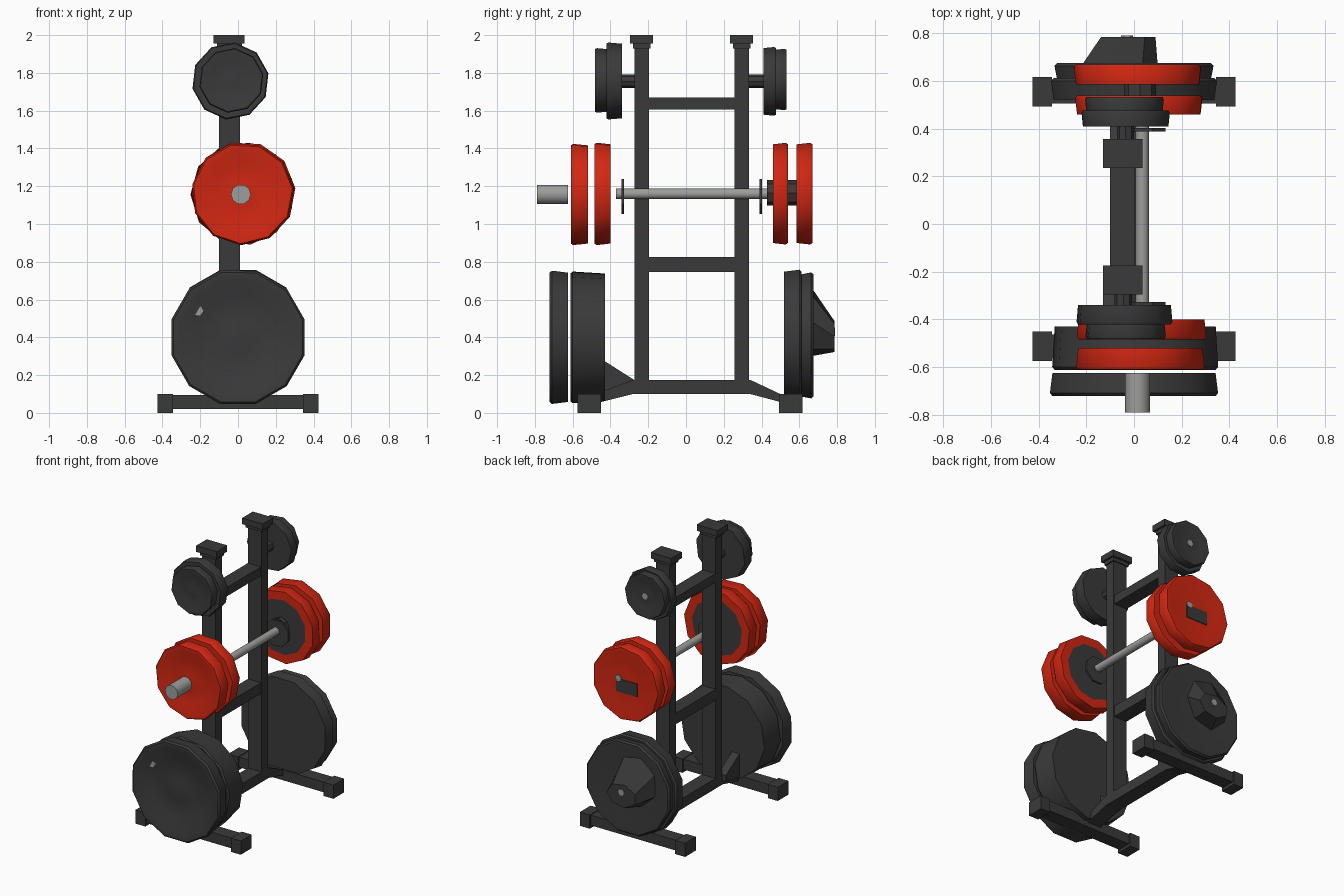
import bpy, bmesh, math

if "Cube" in bpy.data.objects:
    bpy.data.objects.remove(bpy.data.objects["Cube"])


def material(name, rgb):
    m = bpy.data.materials.new(name)
    m.diffuse_color = (*rgb, 1)
    m.use_nodes = True
    m.node_tree.nodes["Principled BSDF"].inputs["Base Color"].default_value = m.diffuse_color
    return m


DARK = material("charcoal", (0.042, 0.042, 0.042))
RED = material("red", (0.64, 0.02, 0.006))
STEEL = material("steel_grey", (0.34, 0.34, 0.33))


def finish(name, bm, mats, smooth=False):
    bmesh.ops.recalc_face_normals(bm, faces=bm.faces)
    me = bpy.data.meshes.new(name)
    bm.to_mesh(me)
    bm.free()
    for m in mats:
        me.materials.append(m)
    ob = bpy.data.objects.new(name, me)
    bpy.context.collection.objects.link(ob)
    if smooth:
        bpy.ops.object.select_all(action='DESELECT')
        ob.select_set(True)
        bpy.context.view_layer.objects.active = ob
        bpy.ops.object.shade_smooth_by_angle(angle=math.radians(42))
    return ob


def box(name, x, y, z, mat=DARK):
    """Box from (min, max) pairs."""
    bm = bmesh.new()
    bmesh.ops.create_cube(bm, size=1)
    for v in bm.verts:
        v.co = [(a + b) / 2 + c * (b - a) for (a, b), c in zip((x, y, z), v.co)]
    return finish(name, bm, [mat])


def prism(name, yz, x0, x1):
    """Side profile extruded across x."""
    bm = bmesh.new()
    f = bm.faces.new([bm.verts.new((x0, y, z)) for y, z in yz])
    r = bmesh.ops.extrude_face_region(bm, geom=[f])
    for v in r["geom"]:
        if isinstance(v, bmesh.types.BMVert):
            v.co.x = x1
    return finish(name, bm, [DARK])


def lathe(name, cx, cz, profile, sides, mats, bands=None, turn=0.0):
    """Turn (y, r) points round an axis along y; bands = material per step."""
    bm = bmesh.new()
    rings = []
    for y, r in profile:
        if r == 0:
            rings.append([bm.verts.new((cx, y, cz))] * sides)
        else:
            rings.append([bm.verts.new((cx + r * math.cos(turn + 2 * math.pi * i / sides), y,
                                        cz + r * math.sin(turn + 2 * math.pi * i / sides)))
                          for i in range(sides)])
    for k in range(len(rings) - 1):
        a, b = rings[k], rings[k + 1]
        for i in range(sides):
            j = (i + 1) % sides
            vs = list(dict.fromkeys([a[i], a[j], b[j], b[i]]))
            if len(vs) > 2:
                bm.faces.new(vs).material_index = bands[k] if bands else 0
    return finish(name, bm, mats, True)


def disc(name, cx, cz, y0, y1, r, sides, mat=DARK, turn=0.0):
    return lathe(name, cx, cz, [(y0, 0), (y0, r), (y1, r), (y1, 0)], sides, [mat], None, turn)


def plate(name, cx, cz, inner, outer, r, sides, dish, mat=DARK, dark_inside=False, turn=0.0):
    """Weight plate with a shallow dish and hub on its outer face."""
    s = 1 if outer > inner else -1
    prof = [(inner, 0), (inner, r * .74), (inner, r * .97), (outer - s * .012, r), (outer, r * .97),
            (outer, r * .87), (outer - s * dish, r * .6), (outer - s * dish * .6, r * .22),
            (outer - s * dish * .6, 0)]
    bands = [1 if dark_inside else 0] + [0] * 7
    return lathe(name, cx, cz, prof, sides, [mat, DARK], bands, turn)


# Uprights with flared caps
for tag, y in (("front", -0.235), ("back", 0.295)):
    box(tag + "_upright", (-0.1, 0.01), (y - .038, y + .038), (0.1, 1.95))
    box(tag + "_upright_cap", (-0.13, 0.035), (y - .061, y + .061), (1.955, 2.0))
    box(tag + "_cap_neck", (-0.112, 0.02), (y - .046, y + .046), (1.93, 1.957))

# Cross bars and base beam with sloping ends
box("upper_crossbar", (-0.1, 0.005), (-0.2, 0.26), (1.605, 1.67))
box("lower_crossbar", (-0.1, 0.005), (-0.2, 0.26), (0.745, 0.825))
prism("base_beam", [(-.48, .05), (-.28, .1), (.34, .1), (.51, .055), (.51, .095),
                    (.34, .175), (-.28, .175), (-.48, .1)], -0.1, 0.01)
prism("base_gusset", [(-.275, .175), (-.275, .13), (-.44, .1), (-.44, .28)], -0.13, -0.07)

# Feet with end caps
for tag, y in (("front", -0.513), ("back", 0.555)):
    box(tag + "_foot", (-0.36, 0.36), (y - .05, y + .05), (0.02, 0.095))
    for side, x in (("left", -0.385), ("right", 0.385)):
        box(f"{tag}_{side}_foot_cap", (x - .04, x + .04), (y - .062, y + .062), (0.0, 0.1))

# Small top plates on short pegs
disc("front_small_peg", -0.045, 1.755, -0.35, -0.25, 0.036, 8)
disc("back_small_peg", -0.035, 1.755, 0.3, 0.42, 0.036, 8)
plate("front_small_plate_inner", -0.04, 1.757, -0.34, -0.422, 0.205, 10, .01, turn=.2)
plate("front_small_plate_outer", -0.035, 1.76, -0.42, -0.483, 0.172, 10, .015, turn=.2)
plate("back_small_plate_inner", -0.035, 1.755, 0.41, 0.477, 0.186, 10, .01, turn=.1)
plate("back_small_plate_outer", -0.04, 1.765, 0.475, 0.533, 0.166, 10, .015, turn=.1)
disc("back_small_hub", -0.04, 1.765, 0.515, 0.53, 0.025, 6, STEEL)

# Barbell with grey shaft, sleeve and holding discs
disc("bar_shaft", 0.035, 1.16, -0.37, 0.435, 0.028, 12, STEEL)
disc("bar_sleeve", 0.015, 1.157, -0.79, -0.625, 0.053, 10, STEEL)
disc("front_bar_stop", 0.04, 1.145, -0.341, -0.327, 0.1, 8, turn=math.pi / 8)
disc("back_bar_stop", 0.04, 1.145, 0.388, 0.402, 0.1, 8, turn=math.pi / 8)
disc("back_bar_collar", 0.025, 1.165, 0.43, 0.6, 0.068, 8)

# Red plates, dark on the face towards the rack
plate("front_red_plate_inner", 0.03, 1.163, -0.4, -0.485, 0.275, 11, .01, RED, True, .1)
plate("front_red_plate_outer", 0.025, 1.16, -0.52, -0.61, 0.272, 11, .025, RED, False, .1)
plate("back_red_plate_inner", 0.025, 1.16, 0.46, 0.54, 0.272, 11, .01, RED, True, .3)
plate("back_red_plate_outer", 0.02, 1.16, 0.585, 0.67, 0.272, 11, .012, RED, False, .3)
box("back_red_hub_patch", (-0.07, 0.1), (0.655, 0.667), (1.09, 1.185))
disc("back_red_hub_stud", 0.08, 1.19, 0.655, 0.669, 0.025, 6, STEEL)

# Large bottom plates
plate("front_large_plate_inner", 0.005, 0.4, -0.43, -0.612, 0.35, 12, .02, turn=.1)
plate("front_large_plate_outer", 0.0, 0.4, -0.625, -0.722, 0.365, 12, .05, turn=.26)
disc("front_large_hub_stud", -0.21, 0.54, -0.695, -0.68, 0.03, 5, STEEL)
plate("back_large_plate_inner", 0.0, 0.41, 0.52, 0.612, 0.36, 12, .01, turn=.26)
plate("back_large_plate_outer", 0.0, 0.41, 0.61, 0.675, 0.345, 12, .01, turn=.26)

# Skewed hub bulging from the back plate
hub = disc("back_large_hub", 0, 0, 0.66, 0.785, 1, 7)
for v in hub.data.vertices:
    end = v.co.y > 0.7
    v.co.x = -0.03 + v.co.x * .12 if end else -0.07 + v.co.x * .17
    v.co.z = 0.405 + v.co.z * .085 if end else 0.485 + v.co.z * .19
disc("back_large_hub_stud", -0.03, 0.43, 0.78, 0.79, 0.025, 6, STEEL)
